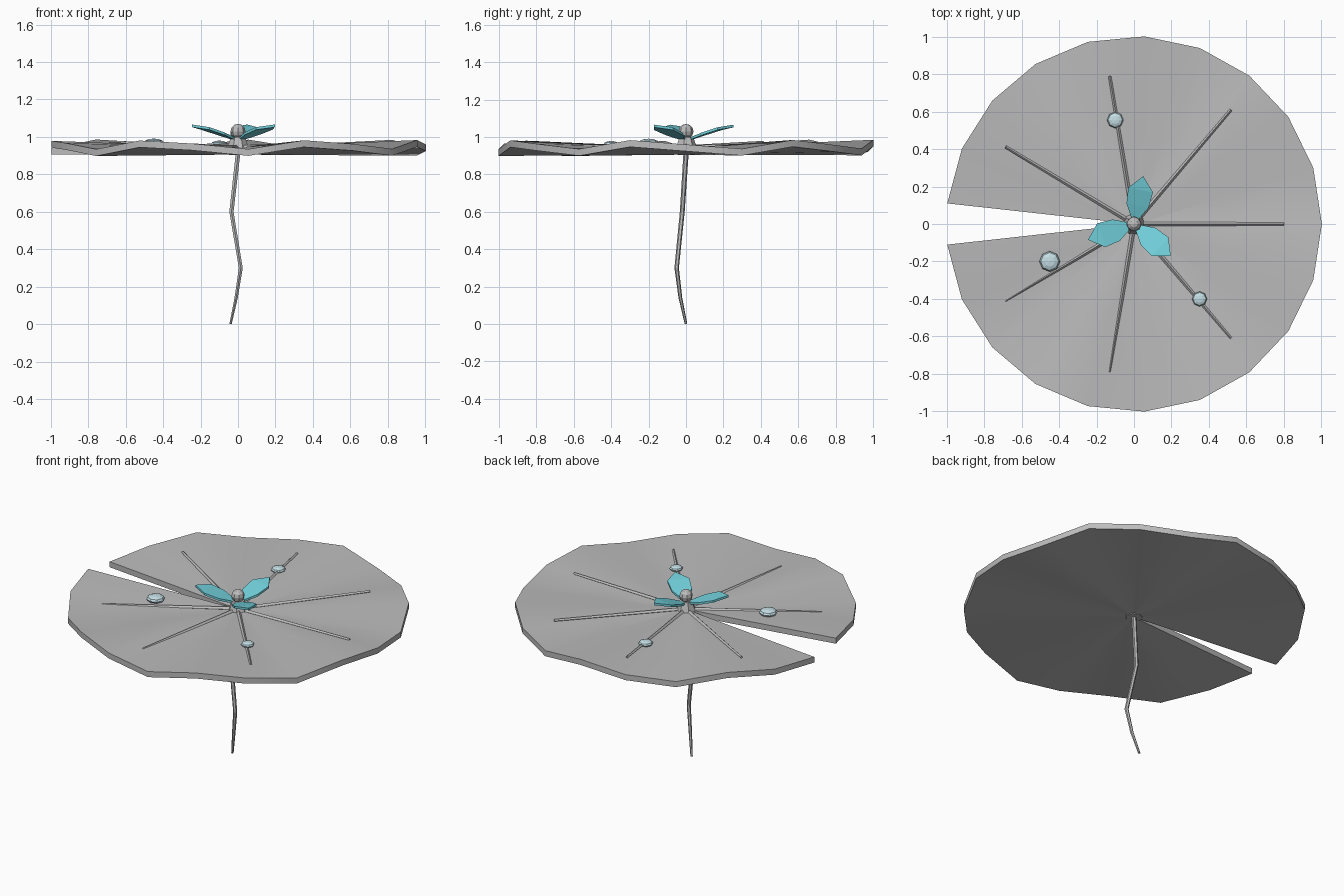
import bpy, bmesh
from math import sin, cos, pi, radians
from mathutils import Vector, Matrix

if "Cube" in bpy.data.objects:
    bpy.data.objects.remove(bpy.data.objects["Cube"], do_unlink=True)


def material(name, rgb):
    m = bpy.data.materials.new(name)
    m.use_nodes = True
    m.diffuse_color = (*rgb, 1)
    m.node_tree.nodes["Principled BSDF"].inputs["Base Color"].default_value = (*rgb, 1)
    return m


GREY = material("soft grey", (0.5, 0.5, 0.5))
TEAL = material("petal teal", (0.17, 0.64, 0.72))
DEW = material("pale dew blue", (0.55, 0.73, 0.78))


def finish(name, bm, mat, smooth=False):
    bmesh.ops.recalc_face_normals(bm, faces=bm.faces)
    me = bpy.data.meshes.new(name)
    bm.to_mesh(me)
    bm.free()
    me.materials.append(mat)
    ob = bpy.data.objects.new(name, me)
    bpy.context.collection.objects.link(ob)
    if smooth:
        bpy.ops.object.select_all(action='DESELECT')
        ob.select_set(True)
        bpy.context.view_layer.objects.active = ob
        bpy.ops.object.shade_smooth_by_angle(angle=radians(30))
    return ob


def thicken(bm, depth):
    """Extrude a sheet straight down."""
    ext = bmesh.ops.extrude_face_region(bm, geom=bm.faces[:], use_keep_orig=True)
    verts = [v for v in ext["geom"] if isinstance(v, bmesh.types.BMVert)]
    bmesh.ops.translate(bm, verts=verts, vec=(0, 0, -depth))


def tube(name, points, radii, sides, mat):
    """Loft a capped round section along a path."""
    bm = bmesh.new()
    pts = [Vector(p) for p in points]
    side = Vector((0, 0, 1)) if abs((pts[-1] - pts[0]).normalized().z) < 0.7 else Vector((1, 0, 0))
    axis = (pts[-1] - pts[0]).normalized()
    u = axis.cross(side).normalized()
    w = axis.cross(u)
    rings = [[bm.verts.new(p + r * (u * cos(2 * pi * k / sides) + w * sin(2 * pi * k / sides)))
              for k in range(sides)] for p, r in zip(pts, radii)]
    for a, b in zip(rings, rings[1:]):
        for k in range(sides):
            n = (k + 1) % sides
            bm.faces.new((a[k], a[n], b[n], b[k]))
    bm.faces.new(rings[0])
    bm.faces.new(rings[-1])
    return finish(name, bm, mat)


# Height of the wavy leaf surface: shallow dish with seven ripples
def leaf_z(r, a):
    return 0.942 + r * (0.018 - 0.027 * sin(7 * a))


# Notched leaf pad
SEGMENTS, HALF = 20, radians(173.7)
bm = bmesh.new()
rows = []
for i in range(SEGMENTS + 1):
    a = -HALF + 2 * HALF * i / SEGMENTS
    rows.append([bm.verts.new((r * cos(a), r * sin(a), leaf_z(r, a))) for r in (0.045, 0.5, 1.003)])
for p, q in zip(rows, rows[1:]):
    for j in range(2):
        bm.faces.new((p[j], p[j + 1], q[j + 1], q[j]))
thicken(bm, 0.036)
finish("leaf_pad", bm, GREY, smooth=True)

# Raised veins
for i in range(7):
    a = radians(-149 + 298 * i / 6)
    ends = [(r * cos(a), r * sin(a), leaf_z(r, a) + 0.002) for r in (0.05, 0.8)]
    tube(f"vein_{i + 1}", ends, (0.012, 0.008), 4, GREY)

# Bent stem
tube("stem",
     [(-0.04, 0, 0), (-0.01, -0.03, 0.14), (0.015, -0.05, 0.3), (-0.035, -0.02, 0.6), (0, 0, 0.91)],
     (0.007, 0.01, 0.012, 0.013, 0.014), 6, GREY)

# Flower base and bead
tube("flower_base", [(0, 0, 0.903), (0, 0, 0.94), (0, 0, 1.0)], (0.05, 0.06, 0.038), 7, GREY)
bm = bmesh.new()
bmesh.ops.create_uvsphere(bm, u_segments=8, v_segments=6, radius=0.04,
                          matrix=Matrix.Translation((0, 0, 1.03)))
finish("flower_bead", bm, GREY, smooth=False)

# Three upturned petals: (distance, half width, height)
PETAL = [(0.03, 0.02, 1.0), (0.1, 0.06, 1.025), (0.185, 0.067, 1.052)]
for i in range(3):
    bm = bmesh.new()
    left = [bm.verts.new((d, w, z)) for d, w, z in PETAL]
    right = [bm.verts.new((d, -w, z)) for d, w, z in PETAL]
    tip = bm.verts.new((0.26, 0, 1.066))
    for j in range(2):
        bm.faces.new((left[j], right[j], right[j + 1], left[j + 1]))
    bm.faces.new((left[2], right[2], tip))
    thicken(bm, 0.014)
    bmesh.ops.rotate(bm, verts=bm.verts, matrix=Matrix.Rotation(radians(79 + 120 * i), 3, 'Z'))
    finish(f"petal_{i + 1}", bm, TEAL)

# Flattened dew drops
for i, (x, y, z, r) in enumerate([(-0.1, 0.555, 0.962, 0.044),
                                  (0.35, -0.4, 0.962, 0.04),
                                  (-0.45, -0.2, 0.968, 0.055)]):
    bm = bmesh.new()
    bmesh.ops.create_uvsphere(bm, u_segments=8, v_segments=6, radius=r)
    bmesh.ops.scale(bm, verts=bm.verts, vec=(1, 1, 0.42))
    bmesh.ops.translate(bm, verts=bm.verts, vec=(x, y, z))
    finish(f"dew_drop_{i + 1}", bm, DEW)
